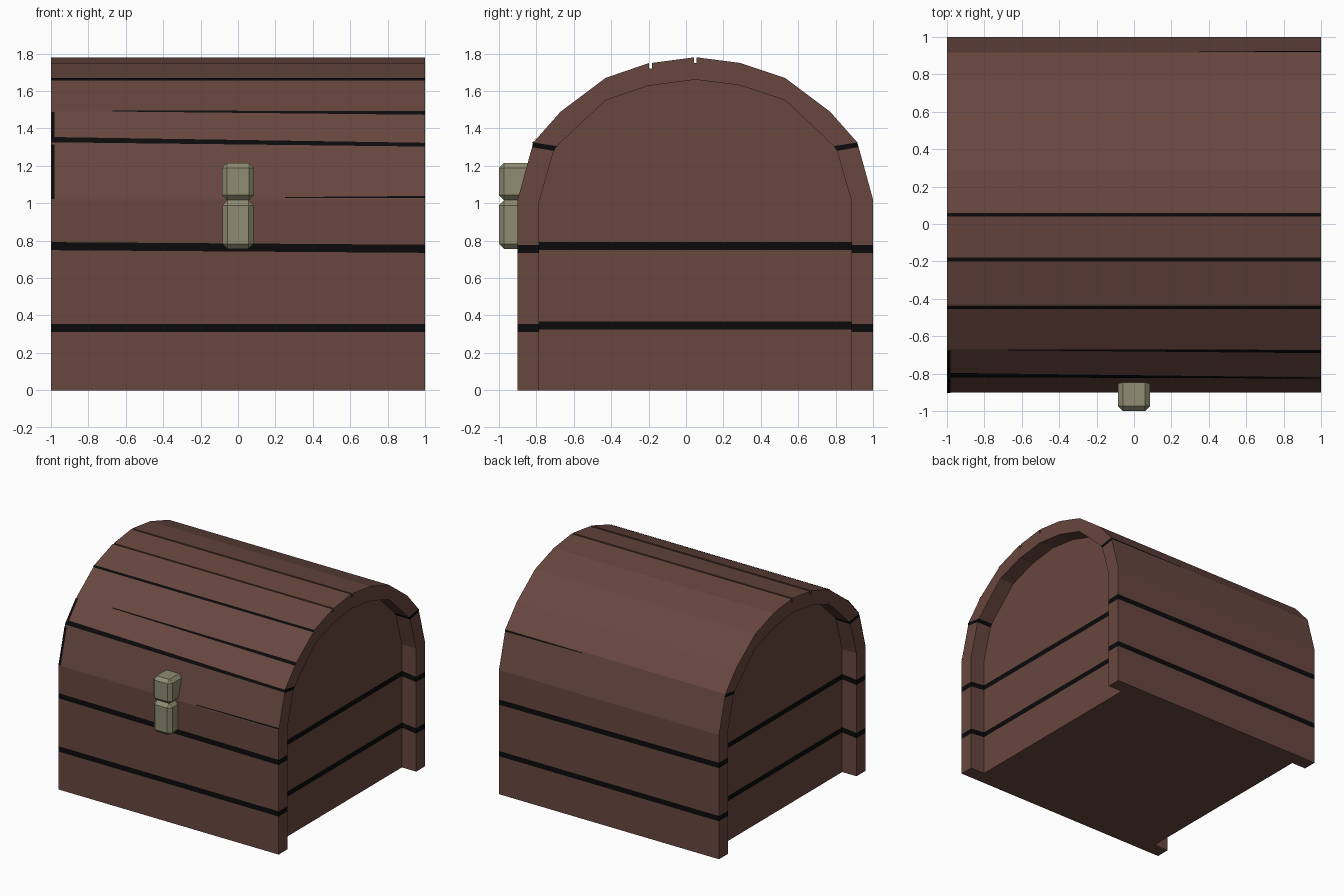
import bpy, bmesh
from mathutils import Vector

if "Cube" in bpy.data.objects:
    bpy.data.objects.remove(bpy.data.objects["Cube"])

def material(name, col):
    m = bpy.data.materials.new(name)
    m.diffuse_color = (*col, 1)
    m.use_nodes = True
    m.node_tree.nodes["Principled BSDF"].inputs["Base Color"].default_value = m.diffuse_color
    return m

BROWN = material("brown wood", (0.138, 0.063, 0.050))
BLACK = material("black gap", (0.003, 0.003, 0.003))
BRASS = material("dull brass", (0.275, 0.265, 0.170))

def finish(bm, name, mats):
    me = bpy.data.meshes.new(name)
    bm.to_mesh(me)
    bm.free()
    for m in mats:
        me.materials.append(m)
    ob = bpy.data.objects.new(name, me)
    bpy.context.collection.objects.link(ob)
    return ob

# Half profile: distance from the centre line and height, outer and inner
CY, REC = 0.05, 0.87
OUT = [(.95, 0), (.95, 1.02), (.873, 1.30), (.866, 1.325), (.72, 1.49), (.48, 1.67), (.24, 1.75), (0, 1.78)]
INN = [(.835, 0), (.835, 1.01), (.757, 1.28), (.74, 1.305), (.62, 1.42), (.48, 1.55), (.24, 1.63), (0, 1.66)]

def full(half):
    return [(CY - d, z) for d, z in half] + [(CY + d, z) for d, z in half[-2::-1]]

# Full section, with two narrow plank slots near the crown
outer, inner, dark_skin, dark_rim = [], [], set(), set()
for i, (o, n) in enumerate(zip(full(OUT), full(INN))):
    if i in (6, 7):
        w, d = 0.007, 0.03
        outer += [(o[0] - w, o[1]), (o[0] - w, o[1] - d), (o[0] + w, o[1] - d), (o[0] + w, o[1])]
        inner += [(n[0] - w, n[1])] * 1 + [(n[0] - w / 3, n[1]), (n[0] + w / 3, n[1]), (n[0] + w, n[1])]
        dark_skin.add(len(outer) - 3)
    else:
        outer.append(o)
        inner.append(n)
    if i in (2, 11):
        dark_rim.add(len(outer) - 1)

# Chest body: outer skin, end rims, recessed end panels, floor
bm = bmesh.new()
def ring(pts, x):
    return [bm.verts.new((x, y, z)) for y, z in pts]

oL, oR = ring(outer, -1), ring(outer, 1)
iL, iR = ring(inner, -1), ring(inner, 1)
pL, pR = ring(inner, -REC), ring(inner, REC)

def bridge(a, b, dark):
    for k in range(len(a) - 1):
        f = bm.faces.new((a[k], a[k + 1], b[k + 1], b[k]))
        f.material_index = 1 if k in dark else 0

bridge(oL, oR, dark_skin)
for o, n, p in ((oL, iL, pL), (oR, iR, pR)):
    bridge(o, n, dark_rim)
    bridge(n, p, dark_rim)
    bm.faces.new(p)
for k in (0, -1):
    bm.faces.new((oL[k], oR[k], iR[k], pR[k], pL[k], iL[k]))
bm.faces.new((pL[0], pR[0], pR[-1], pL[-1]))
bmesh.ops.recalc_face_normals(bm, faces=bm.faces[:])

# Plank gaps that run all the way round the lower chest
GAPS = [(0.312, 0.355, 0.0), (0.742, 0.785, -0.007)]
for lo, hi, s in GAPS:
    for z in (lo, hi):
        bmesh.ops.bisect_plane(bm, geom=bm.verts[:] + bm.edges[:] + bm.faces[:],
                               plane_co=(0, 0, z), plane_no=Vector((-s, 0, 1)).normalized())
for f in bm.faces:
    c = f.calc_center_median()
    if any(lo < c.z - s * c.x < hi for lo, hi, s in GAPS):
        f.material_index = 1
for v in bm.verts:
    if abs(abs(v.co.x) - REC) < 1e-3 and 0.2 < v.co.z < 0.9:
        v.co.z += 0.014
finish(bm, "chest_body", [BROWN, BLACK])

# Irregular gaps on the lid, as thin plates lying on the curved skin
def skin(z):
    for (d0, z0), (d1, z1) in zip(OUT, OUT[1:]):
        if z <= z1:
            return d0 + (d1 - d0) * (z - z0) / (z1 - z0)
    return 0

def lid_gaps(name, side, rows):
    bm = bmesh.new()
    for x0, x1, z0, z1, w0, w1 in rows:
        cols = []
        for x, z, w in ((x0, z0, w0), (x1, z1, w1)):
            cols.append([bm.verts.new((x, CY + side * (skin(h) + 0.003), h + 0.003))
                         for h in (z - w / 2, z, z + w / 2)])
        for k in (0, 1):
            q = (cols[0][k], cols[1][k], cols[1][k + 1], cols[0][k + 1])
            bm.faces.new(q if side < 0 else q[::-1])
    finish(bm, name, [BLACK])

lid_gaps("front_lid_gaps", -1, [
    (-1, 1, 1.337, 1.310, .028, .020),
    (-.67, 1, 1.490, 1.480, .005, .020),
    (-1, 1, 1.660, 1.660, .012, .012),
    (.25, 1, 1.027, 1.030, .006, .012),
    (-1, -.98, 1.165, 1.165, .29, .29),
    (-1, -.98, 1.405, 1.405, .16, .16)])
lid_gaps("back_lid_gap", 1, [(.3, 1, 1.315, 1.312, .006, .014)])

# Lock: hasp above, case below
def block(name, lo, hi, bevel):
    bm = bmesh.new()
    bmesh.ops.create_cube(bm, size=1)
    for v in bm.verts:
        v.co = [lo[i] if v.co[i] < 0 else hi[i] for i in range(3)]
    bmesh.ops.bevel(bm, geom=bm.edges[:], offset=bevel, segments=1, affect='EDGES')
    finish(bm, name, [BRASS])

block("lock_case", (-.083, -1, .755), (.083, -.85, 1.017), .028)
block("lock_hasp", (-.085, -1, 1.017), (.085, -.81, 1.215), .026)
